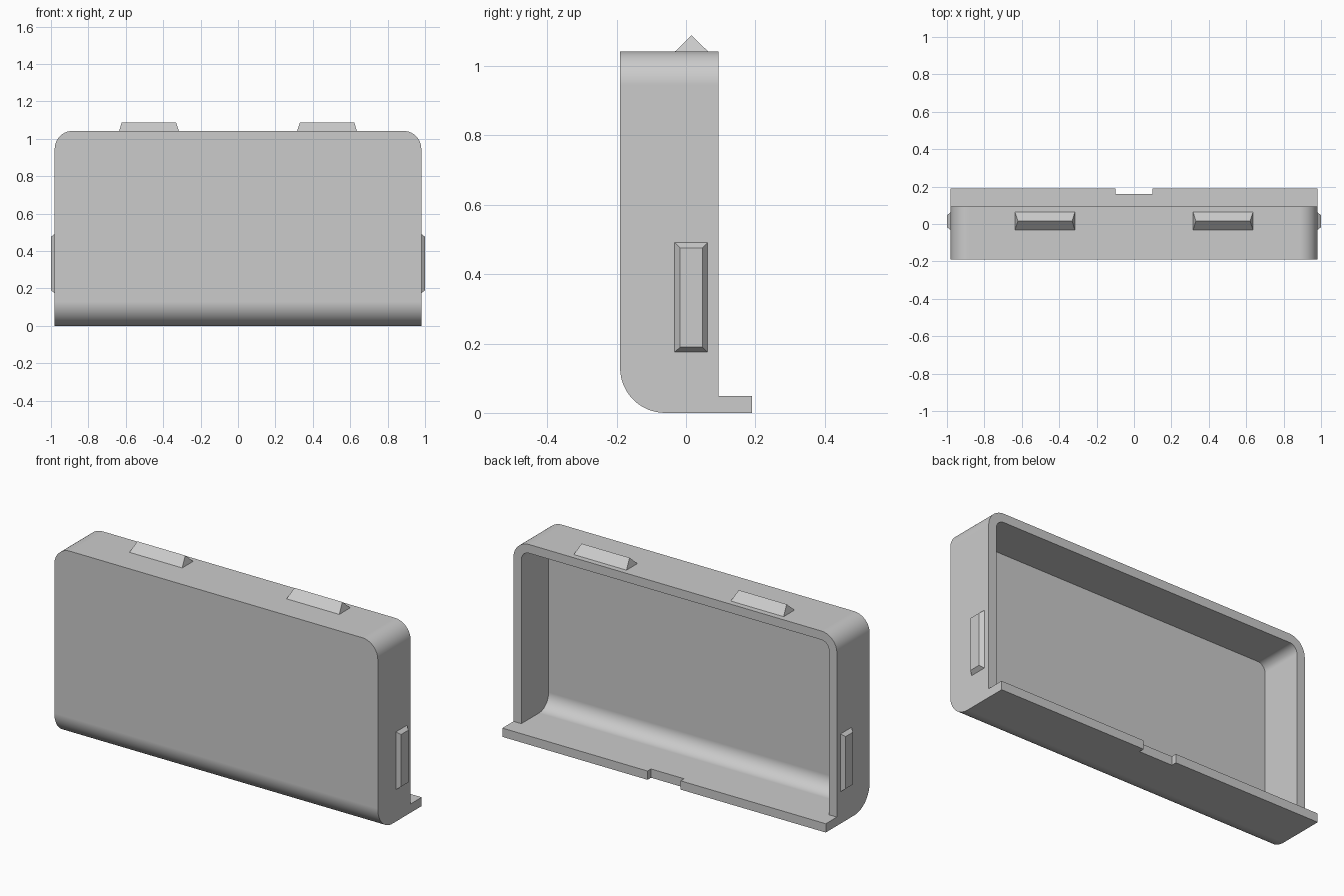
import bpy
import bmesh
from math import radians
from mathutils import Matrix, Vector

default = bpy.data.objects.get("Cube")
if default:
    bpy.data.objects.remove(default)

grey = bpy.data.materials.new("light grey plastic")
grey.use_nodes = True
colour = (0.6, 0.6, 0.6, 1)
grey.diffuse_color = colour
grey.node_tree.nodes["Principled BSDF"].inputs["Base Color"].default_value = colour

WALL = 0.048
HALF_W, HEIGHT = 0.98, 1.042
FRONT, RIM, LIP = -0.19, 0.094, 0.19


def finish(name, bm):
    mesh = bpy.data.meshes.new(name)
    bmesh.ops.recalc_face_normals(bm, faces=bm.faces)
    bm.to_mesh(mesh)
    bm.free()
    mesh.materials.append(grey)
    obj = bpy.data.objects.new(name, mesh)
    bpy.context.collection.objects.link(obj)
    return obj


def block(name, low, high, corner=0, front=0):
    """Box with optional rounded top corners and rounded lower front edge."""
    low, high = Vector(low), Vector(high)
    bm = bmesh.new()
    bmesh.ops.create_cube(bm, size=1)
    bmesh.ops.scale(bm, vec=high - low, verts=bm.verts)
    bmesh.ops.translate(bm, vec=(low + high) / 2, verts=bm.verts)

    def round_edges(test, radius):
        edges = [e for e in bm.edges if all(test(v.co) for v in e.verts)]
        bmesh.ops.bevel(bm, geom=edges, offset=radius, segments=16,
                        profile=0.5, affect='EDGES')

    if front:
        round_edges(lambda c: c.y < low.y + 0.001 and c.z < low.z + 0.001, front)
    if corner:
        for side in (low.x, high.x):
            round_edges(lambda c: abs(c.x - side) < 0.001 and c.z > high.z - 0.001, corner)
    return finish(name, bm)


def clip(name, base, tip, height, matrix):
    """Tapered snap-fit catch; a zero tip width gives a ridge."""
    bm = bmesh.new()
    bmesh.ops.create_cube(bm, size=1)
    for v in bm.verts:
        size = tip if v.co.z > 0 else base
        v.co = (v.co.x * size[0], v.co.y * size[1], height if v.co.z > 0 else 0)
    bmesh.ops.remove_doubles(bm, verts=bm.verts, dist=0.0001)
    bmesh.ops.transform(bm, matrix=matrix, verts=bm.verts)
    return finish(name, bm)


# Hollow tray with a lip along the bottom of its open back
shell = block("cover_shell", (-HALF_W, FRONT, 0), (HALF_W, LIP, HEIGHT), 0.095, 0.13)
inner = HALF_W - WALL
cutters = [
    block("cavity_cutter", (-inner, FRONT + WALL, WALL),
          (inner, 0.3, HEIGHT - WALL), 0.047, 0.082),
    block("rim_cutter", (-1.2, RIM, WALL), (1.2, 0.4, 1.2)),
    block("notch_cutter", (-0.1, 0.16, -0.1), (0.1, 0.3, 0.2)),
]
bpy.context.view_layer.objects.active = shell
for cutter in cutters:
    cut = shell.modifiers.new("cut", 'BOOLEAN')
    cut.operation = 'DIFFERENCE'
    cut.solver = 'EXACT'
    cut.object = cutter
    bpy.ops.object.modifier_apply(modifier=cut.name)
    bpy.data.objects.remove(cutter)

bpy.ops.object.select_all(action='DESELECT')
shell.select_set(True)
bpy.ops.object.shade_smooth_by_angle(angle=radians(30))
weighted = shell.modifiers.new("flat face normals", 'WEIGHTED_NORMAL')
weighted.keep_sharp = True

# Catches on the top and both ends
for side, word in ((1, "left"), (-1, "right")):
    clip(f"top_clip_{word}", (0.32, 0.095), (0.29, 0), 0.046,
         Matrix.Translation((side * 0.476, 0.016, HEIGHT)))
    clip(f"end_clip_{word}", (0.316, 0.095), (0.286, 0.064), 0.02,
         Matrix.Translation((side * HALF_W, 0.015, 0.333))
         @ Matrix.Rotation(side * radians(90), 4, 'Y'))
